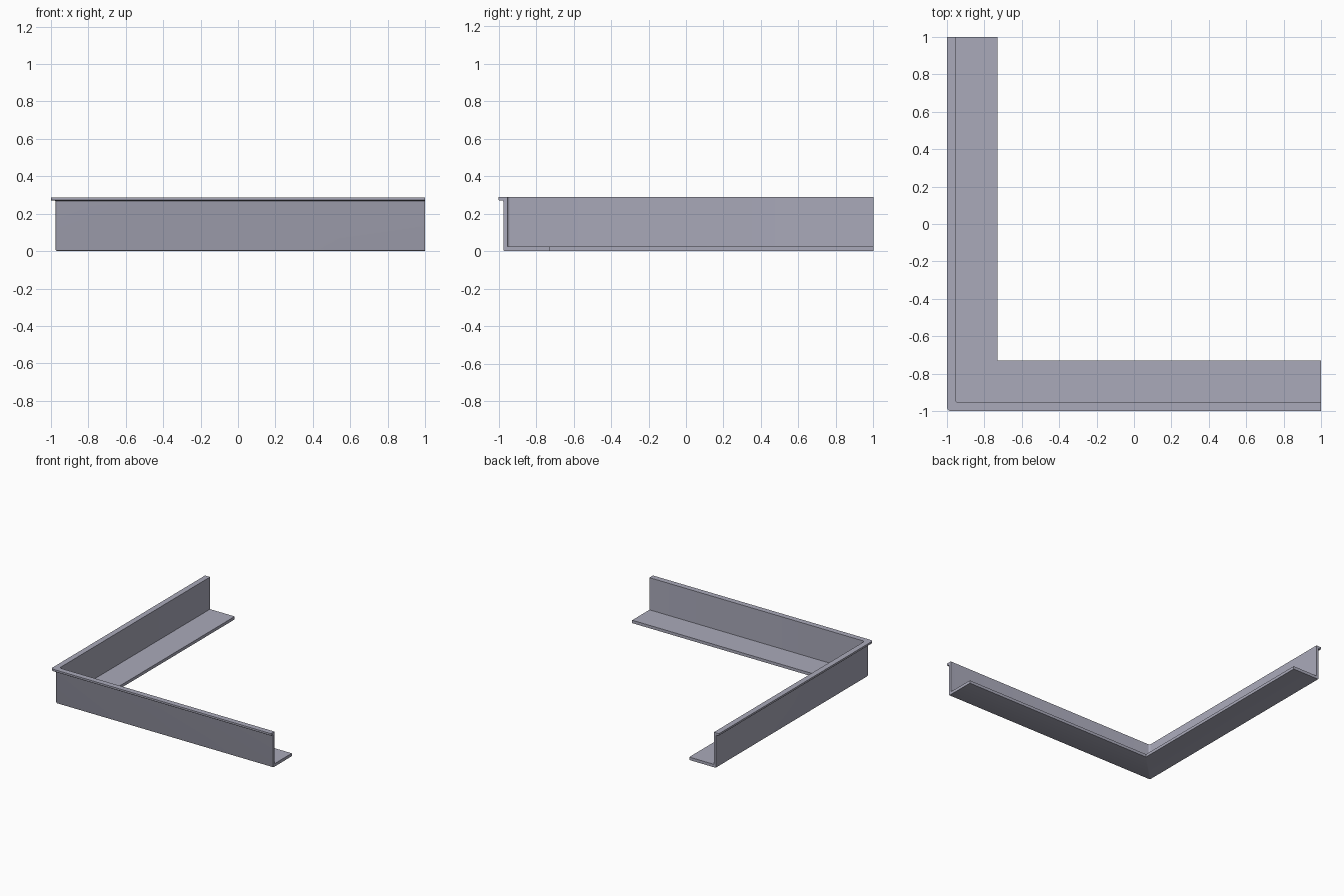
import bpy, bmesh, math

if "Cube" in bpy.data.objects:
    bpy.data.objects.remove(bpy.data.objects["Cube"])

# Single flat colour
mat = bpy.data.materials.new("blue_grey_metal")
mat.diffuse_color = (0.40, 0.40, 0.49, 1)
mat.use_nodes = True
mat.node_tree.nodes["Principled BSDF"].inputs["Base Color"].default_value = mat.diffuse_color

# Cross-section: (inset from the outer edge, height, plan corner radius)
PROFILE = [
    (0.000, 0.288, 0.020), (0.000, 0.273, 0.020),   # lip edge
    (0.003, 0.270, 0.018), (0.020, 0.270, 0.015),   # lip underside
    (0.0235, 0.2685, 0.014), (0.025, 0.265, 0.013), # small fillet
    (0.025, 0.008, 0.013), (0.0275, 0.0025, 0.011), # outer wall, rounded foot
    (0.033, 0.000, 0.008),
    (0.270, 0.000, 0.000), (0.270, 0.024, 0.000),   # bottom flange
    (0.046, 0.024, 0.016), (0.046, 0.288, 0.016),   # inner wall
]
STEPS = 5


def path(inset, z, r):
    """L-shaped path with a rounded corner at the given inset."""
    c = -1 + inset
    pts = [(c, 1, z)]
    for i in range(STEPS + 1):
        a = math.pi + i / STEPS * math.pi / 2
        pts.append((c + r + r * math.cos(a), c + r + r * math.sin(a), z))
    return pts + [(1, c, z)]


# Sweep the section along the L
bm = bmesh.new()
rows = [[bm.verts.new(p) for p in path(*s)] for s in PROFILE]
n = len(rows)
for k in range(n):
    a, b = rows[k], rows[(k + 1) % n]
    for i in range(len(a) - 1):
        bm.faces.new((a[i], a[i + 1], b[i + 1], b[i]))
for end in (0, -1):
    bm.faces.new([row[end] for row in rows])
bmesh.ops.remove_doubles(bm, verts=bm.verts, dist=1e-5)
bmesh.ops.recalc_face_normals(bm, faces=bm.faces)

mesh = bpy.data.meshes.new("corner_trim")
bm.to_mesh(mesh)
bm.free()
mesh.materials.append(mat)
obj = bpy.data.objects.new("corner_trim", mesh)
bpy.context.collection.objects.link(obj)
bpy.context.view_layer.objects.active = obj
obj.select_set(True)
bpy.ops.object.shade_smooth_by_angle(angle=math.radians(40))
